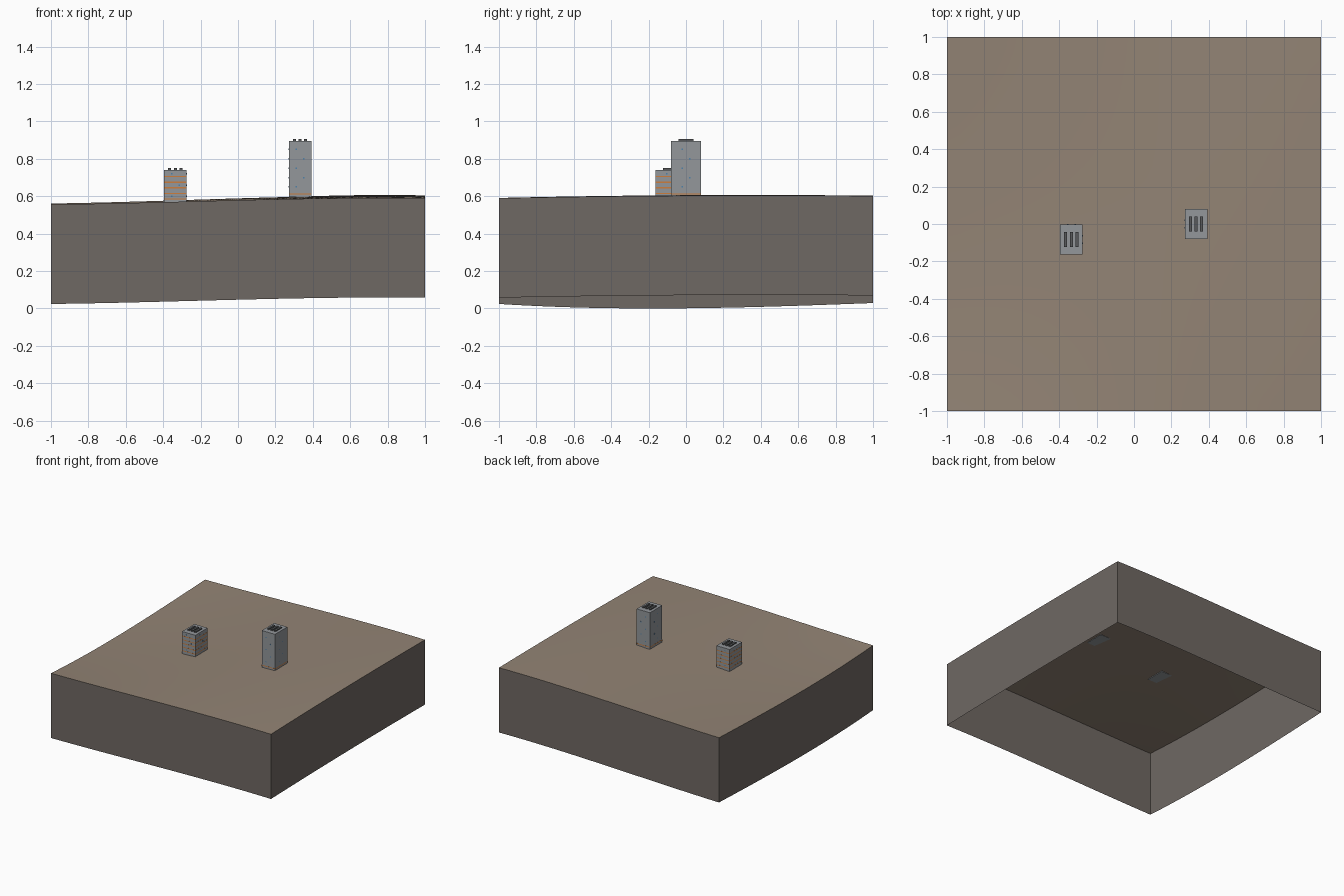
import bpy
import bmesh
from mathutils import Vector

default = bpy.data.objects.get("Cube")
if default:
    bpy.data.objects.remove(default, do_unlink=True)


def material(name, rgb):
    linear = [((c / 255 + 0.055) / 1.055) ** 2.4 for c in rgb]
    mat = bpy.data.materials.new(name)
    mat.use_nodes = True
    mat.diffuse_color = (*linear, 1)
    mat.node_tree.nodes["Principled BSDF"].inputs["Base Color"].default_value = (*linear, 1)
    return mat


EARTH = material("earth", (147, 132, 117))
CUT_SOIL = material("cut soil", (111, 104, 99))
CONCRETE = material("concrete", (147, 151, 155))
ORANGE = material("orange trim", (205, 125, 60))
BLUE = material("blue glass", (80, 130, 170))
DARK = material("dark roof metal", (88, 90, 92))


def finish(bm, name, *mats):
    mesh = bpy.data.meshes.new(name)
    bm.to_mesh(mesh)
    bm.free()
    obj = bpy.data.objects.new(name, mesh)
    bpy.context.collection.objects.link(obj)
    for mat in mats:
        mesh.materials.append(mat)
    return obj


def box(name, centre, size, mat):
    bm = bmesh.new()
    bmesh.ops.create_cube(bm, size=1)
    bmesh.ops.scale(bm, vec=size, verts=bm.verts)
    bmesh.ops.translate(bm, vec=centre, verts=bm.verts)
    return finish(bm, name, mat)


# Gently rolling ground
def ground_height(x, y):
    low = 0.533 + 0.01 * y + 0.0255 * y ** 2 - 0.0075 * y ** 3
    high = 0.603 + 0.006 * y - 0.0075 * y ** 2
    blend = 0.68 + 0.75 * x - 0.18 * x ** 2 - 0.25 * x ** 3
    return low + (high - low) * blend


SKIRT_DEPTH = 0.532
bm = bmesh.new()
bmesh.ops.create_grid(bm, x_segments=32, y_segments=32, size=1)
for v in bm.verts:
    v.co.z = ground_height(v.co.x, v.co.y)

# Side walls follow the rim, and the underside stays open
rim = [e for e in bm.edges if e.is_boundary]
walls = bmesh.ops.extrude_edge_only(bm, edges=rim)["geom"]
for v in walls:
    if isinstance(v, bmesh.types.BMVert):
        v.co.z -= SKIRT_DEPTH
bm.normal_update()
for face in bm.faces:
    if abs(face.normal.z) < 0.5:
        face.material_index = 1
        outward = face.calc_center_median()
        outward.z = 0
        if face.normal.dot(outward) < 0:
            face.normal_flip()
terrain = finish(bm, "terrain_block", EARTH, CUT_SOIL)
bpy.ops.object.select_all(action="DESELECT")
terrain.select_set(True)
bpy.context.view_layer.objects.active = terrain
bpy.ops.object.shade_smooth_by_angle(angle=0.5)


# Towers with trim bands, small windows and roof vents
WIDTH, DEPTH = 0.12, 0.16
TRIM = 0.006


def tower(name, x, y, bottom, top, bands, window_rows):
    box(name + "_body", (x, y, (bottom + top) / 2), (WIDTH, DEPTH, top - bottom), CONCRETE)
    for z in bands:
        box(name + "_trim_band", (x, y, z), (WIDTH + 0.001, DEPTH + 0.001, TRIM), ORANGE)
    for row, z in enumerate(window_rows):
        shift = 0.02 if row % 2 else -0.02
        for side in (-1, 1):
            box(name + "_window", (x + shift, y + side * DEPTH / 2, z), (0.008, 0.002, 0.008), BLUE)
            box(name + "_window", (x + side * WIDTH / 2, y + shift, z), (0.002, 0.008, 0.008), BLUE)
    for i in (-1, 0, 1):
        box(name + "_roof_vent", (x + i * 0.03, y, top + 0.004), (0.016, 0.08, 0.01), DARK)


tower("short_tower", -0.335, -0.082, 0.56, 0.741,
      [0.585 + i * 0.03 for i in range(5)], [0.6, 0.66, 0.72])
tower("tall_tower", 0.332, 0, 0.595, 0.896,
      [0.612], [0.65 + i * 0.05 for i in range(5)])
